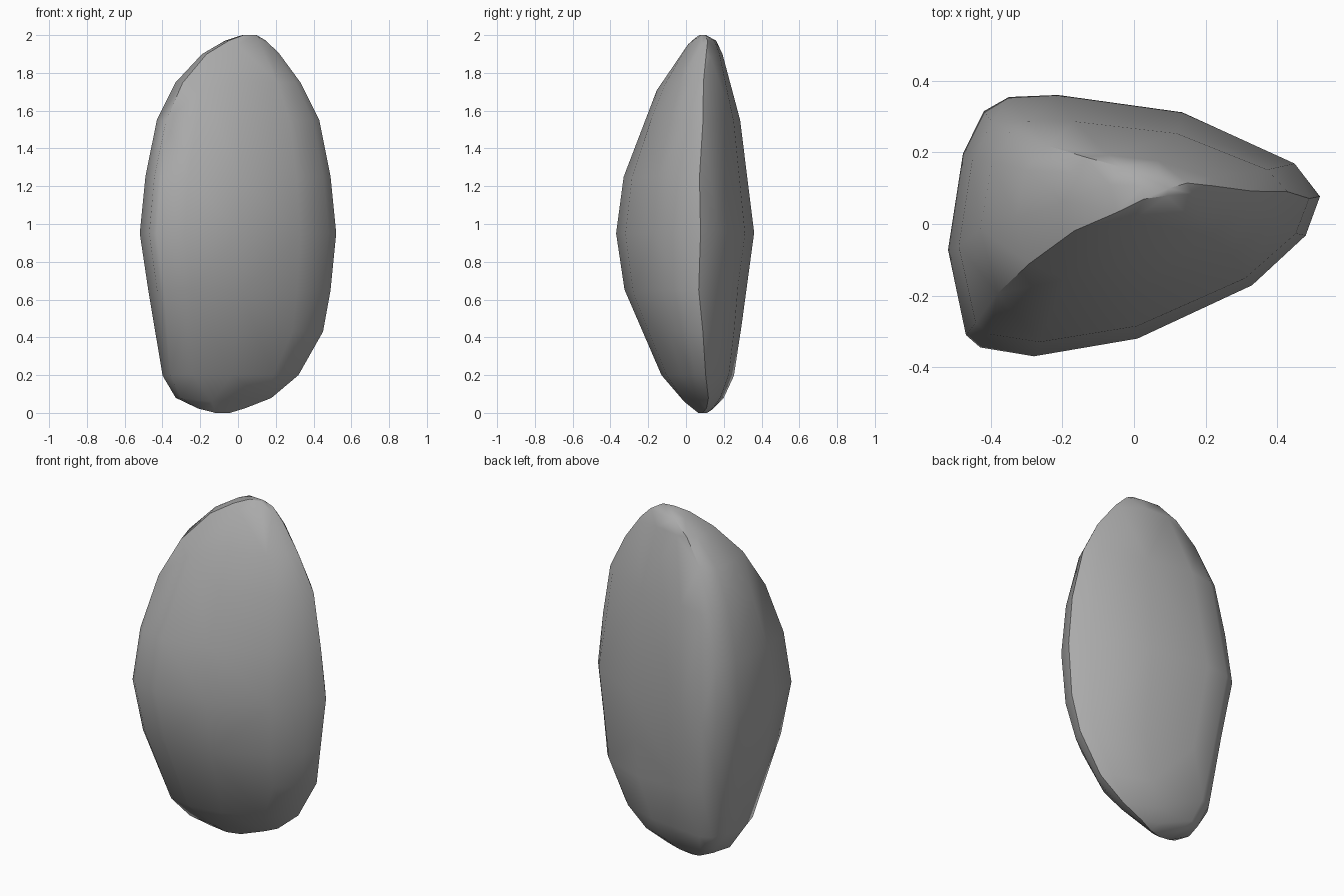
import bpy
import bmesh
import math

cube = bpy.data.objects.get("Cube")
if cube:
    bpy.data.objects.remove(cube, do_unlink=True)

# Blunt wedge outline of the widest section, seen from above
OUTLINE = [(-.52, -.07), (-.48, .2), (-.42, .32), (-.35, .36), (-.2, .365),
           (.12, .32), (.2, .29), (.45, .17), (.52, .08), (.48, -.03),
           (.33, -.17), (.01, -.32), (-.28, -.37), (-.43, -.345), (-.47, -.31)]

# Height, then left-right and front-back limits of each section
SECTIONS = [(0, -.13, -.05, .07, .11), (.025, -.22, .04, .03, .15),
            (.08, -.33, .18, -.03, .2), (.2, -.4, .32, -.13, .255),
            (.43, -.44, .45, -.23, .295), (.65, -.475, .49, -.325, .32),
            (.95, -.52, .52, -.37, .365), (1.25, -.49, .49, -.33, .33),
            (1.55, -.43, .43, -.22, .29), (1.75, -.33, .33, -.13, .235),
            (1.9, -.19, .22, -.03, .195), (1.97, -.07, .15, .03, .16),
            (2, .02, .1, .07, .11)]


def spread(value, half, low, high):
    return low + (value / half + 1) / 2 * (high - low)


# Loft the outline through the sections
bm = bmesh.new()
rings = []
for z, x0, x1, y0, y1 in SECTIONS:
    rings.append([bm.verts.new((spread(x, .52, x0, x1), spread(y, .37, y0, y1), z))
                  for x, y in OUTLINE])
count = len(OUTLINE)
for low, high in zip(rings, rings[1:]):
    for i in range(count):
        j = (i + 1) % count
        bm.faces.new((low[i], low[j], high[j], high[i]))
bm.faces.new(rings[0])
bm.faces.new(rings[-1])
bmesh.ops.recalc_face_normals(bm, faces=bm.faces)
mesh = bpy.data.meshes.new("boulder")
bm.to_mesh(mesh)
bm.free()

boulder = bpy.data.objects.new("boulder", mesh)
bpy.context.collection.objects.link(boulder)

# Plain grey stone
stone = bpy.data.materials.new("grey stone")
stone.use_nodes = True
grey = (.4, .4, .4, 1)
stone.diffuse_color = grey
stone.node_tree.nodes["Principled BSDF"].inputs["Base Color"].default_value = grey
mesh.materials.append(stone)

# Merge the regular grid into irregular chipped facets
chips = boulder.modifiers.new("chipped facets", "DECIMATE")
chips.ratio = .55

bpy.context.view_layer.objects.active = boulder
boulder.select_set(True)
bpy.ops.object.modifier_apply(modifier=chips.name)
bpy.ops.object.shade_smooth_by_angle(angle=math.radians(40))
